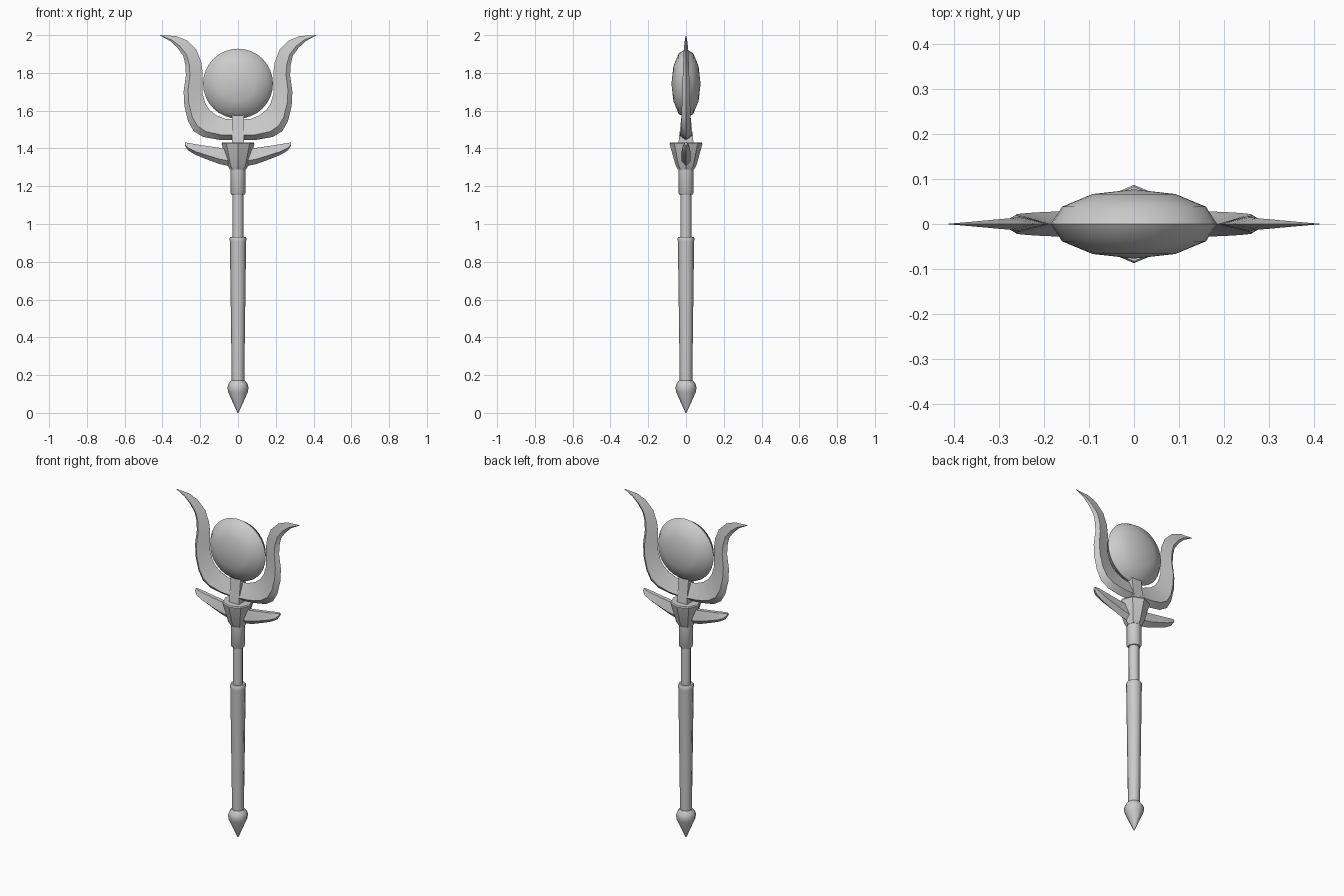
import bpy, bmesh
from math import radians, cos, sin, pi

if "Cube" in bpy.data.objects:
    bpy.data.objects.remove(bpy.data.objects["Cube"])


def finish(name, bm, angle=30, mirror=False):
    bmesh.ops.remove_doubles(bm, verts=bm.verts, dist=1e-5)
    bmesh.ops.recalc_face_normals(bm, faces=bm.faces)
    me = bpy.data.meshes.new(name)
    bm.to_mesh(me)
    bm.free()
    ob = bpy.data.objects.new(name, me)
    bpy.context.collection.objects.link(ob)
    bpy.ops.object.select_all(action='DESELECT')
    ob.select_set(True)
    bpy.context.view_layer.objects.active = ob
    bpy.ops.object.shade_smooth_by_angle(angle=radians(angle))
    if mirror:
        mod = ob.modifiers.new("mirror", 'MIRROR')
        mod.use_mirror_merge = False
    return ob


def loft(bm, rings):
    rows = [[bm.verts.new(p) for p in ring] for ring in rings]
    n = len(rows[0])
    for a, b in zip(rows, rows[1:]):
        for i in range(n):
            j = (i + 1) % n
            bm.faces.new((a[i], a[j], b[j], b[i]))
    bm.faces.new(rows[0])
    bm.faces.new(rows[-1])


def turned(name, profile, sides=8, angle=50):
    bm = bmesh.new()
    loft(bm, [[(r * cos(2 * pi * i / sides), r * sin(2 * pi * i / sides), z)
               for i in range(sides)] for r, z in profile])
    return finish(name, bm, angle)


def blade(name, stations, ridge, edge=0.0):
    """Mirrored blade; each station is inner x, z, outer x, z, half thickness."""
    bm = bmesh.new()
    rings = []
    for ix, iz, ox, oz, t in stations:
        rx, rz = ix + (ox - ix) * ridge, iz + (oz - iz) * ridge
        e = max(edge * t, 0.0004)
        rings.append([(ix, -e, iz), (rx, -t, rz), (ox, 0, oz),
                      (rx, t, rz), (ix, e, iz)])
    loft(bm, rings)
    return finish(name, bm, 30, True)


# Handle, from the pointed foot upwards
turned("pommel", [(0.003, 0), (0.052, 0.11), (0.056, 0.135), (0.05, 0.155), (0.036, 0.172)])
turned("grip", [(0.033, 0.165), (0.043, 0.905), (0.045, 0.925), (0.04, 0.932)])
turned("shaft", [(0.029, 0.92), (0.029, 1.17)])
turned("collar", [(0.036, 1.157), (0.04, 1.163), (0.04, 1.30)])
turned("cup", [(0.042, 1.288), (0.055, 1.31), (0.087, 1.425), (0.083, 1.432)], angle=30)

# Neck under the disc, tapering in depth
bm = bmesh.new()
loft(bm, [[(-0.033, -d, z), (0.033, -d, z), (0.033, d, z), (-0.033, d, z)]
          for d, z in ((0.041, 1.42), (0.023, 1.58))])
finish("neck", bm)

# Flattened disc, poles facing front and back
bm = bmesh.new()
bmesh.ops.create_uvsphere(bm, u_segments=32, v_segments=6, radius=1)
for v in bm.verts:
    x, y, z = v.co
    v.co = (x * 0.185, z * 0.077, y * 0.185 + 1.743)
finish("disc", bm, 50)

# Curved horns
blade("horns", [
    (0.015, 1.553, 0.015, 1.443, 0.036),
    (0.065, 1.556, 0.10, 1.446, 0.032),
    (0.117, 1.577, 0.185, 1.461, 0.028),
    (0.150, 1.603, 0.235, 1.492, 0.026),
    (0.172, 1.637, 0.265, 1.545, 0.024),
    (0.188, 1.69, 0.284, 1.625, 0.022),
    (0.189, 1.74, 0.288, 1.70, 0.020),
    (0.187, 1.80, 0.276, 1.785, 0.017),
    (0.195, 1.86, 0.278, 1.84, 0.015),
    (0.220, 1.922, 0.290, 1.89, 0.013),
    (0.270, 1.972, 0.320, 1.932, 0.010),
    (0.328, 1.995, 0.358, 1.968, 0.006),
    (0.412, 2.0, 0.413, 1.998, 0.0006)], 0.76)

# Guard wings
blade("wings", [
    (0.03, 1.397, 0.03, 1.303, 0.024),
    (0.09, 1.402, 0.10, 1.318, 0.024),
    (0.15, 1.411, 0.165, 1.342, 0.024),
    (0.21, 1.42, 0.225, 1.366, 0.023),
    (0.255, 1.428, 0.264, 1.390, 0.021),
    (0.281, 1.432, 0.281, 1.415, 0.010)], 0.7, 0.5)
